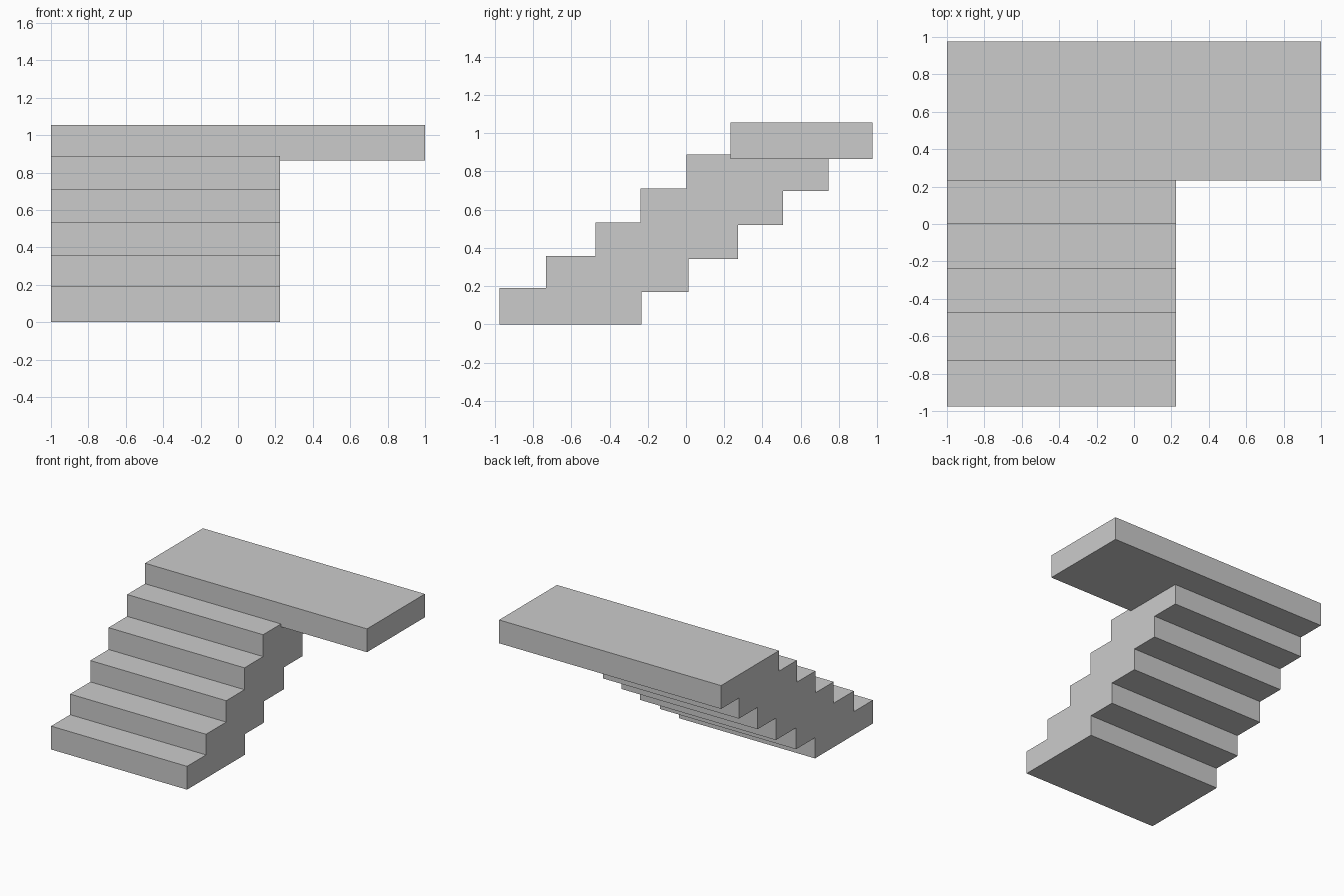
import bpy, bmesh

if "Cube" in bpy.data.objects:
    bpy.data.objects.remove(bpy.data.objects["Cube"])

LEFT, FLIGHT_RIGHT, LANDING_RIGHT = -1.0, 0.225, 1.0
DEPTH, THICK = 0.745, 0.19
# front edge and underside height of each step slab
STEPS = [(-0.977, 0.0), (-0.733, 0.168), (-0.473, 0.342), (-0.238, 0.52), (0.002, 0.698)]
LANDING = (0.232, 0.865)


def extrude_profile(name, points, x0, x1):
    """Extrude a closed (y, z) outline from x0 to x1."""
    bm = bmesh.new()
    face = bm.faces.new([bm.verts.new((x0, y, z)) for y, z in points])
    side = bmesh.ops.extrude_face_region(bm, geom=[face])["geom"]
    verts = [g for g in side if isinstance(g, bmesh.types.BMVert)]
    bmesh.ops.translate(bm, verts=verts, vec=(x1 - x0, 0, 0))
    bmesh.ops.recalc_face_normals(bm, faces=bm.faces)
    mesh = bpy.data.meshes.new(name)
    bm.to_mesh(mesh)
    bm.free()
    obj = bpy.data.objects.new(name, mesh)
    bpy.context.collection.objects.link(obj)
    return obj


# Stair flight: zigzag treads up the front, zigzag soffit back down
upper, lower = [], []
for i, (y, z) in enumerate(STEPS):
    top = z + THICK
    upper.append((y, STEPS[i - 1][1] + THICK if i else 0.0))
    upper.append((y, top))
    if i:
        lower.append((STEPS[i - 1][0] + DEPTH, z))
        lower.append((y + DEPTH, z))
lower.append((STEPS[-1][0] + DEPTH, STEPS[-1][1] + THICK))
first_back = [(STEPS[0][0] + DEPTH, 0.0)]
stairs = extrude_profile("staircase", upper + lower[::-1] + first_back, LEFT, FLIGHT_RIGHT)

# Wide landing slab resting on the top step
y, z = LANDING
landing = extrude_profile(
    "landing", [(y, z), (y + DEPTH, z), (y + DEPTH, z + THICK), (y, z + THICK)],
    LEFT, LANDING_RIGHT)

# Fuse the landing with the flight into one solid
union = stairs.modifiers.new("join_landing", "BOOLEAN")
union.operation = "UNION"
union.solver = "EXACT"
union.object = landing
bpy.context.view_layer.objects.active = stairs
bpy.ops.object.modifier_apply(modifier=union.name)
bpy.data.objects.remove(landing)
